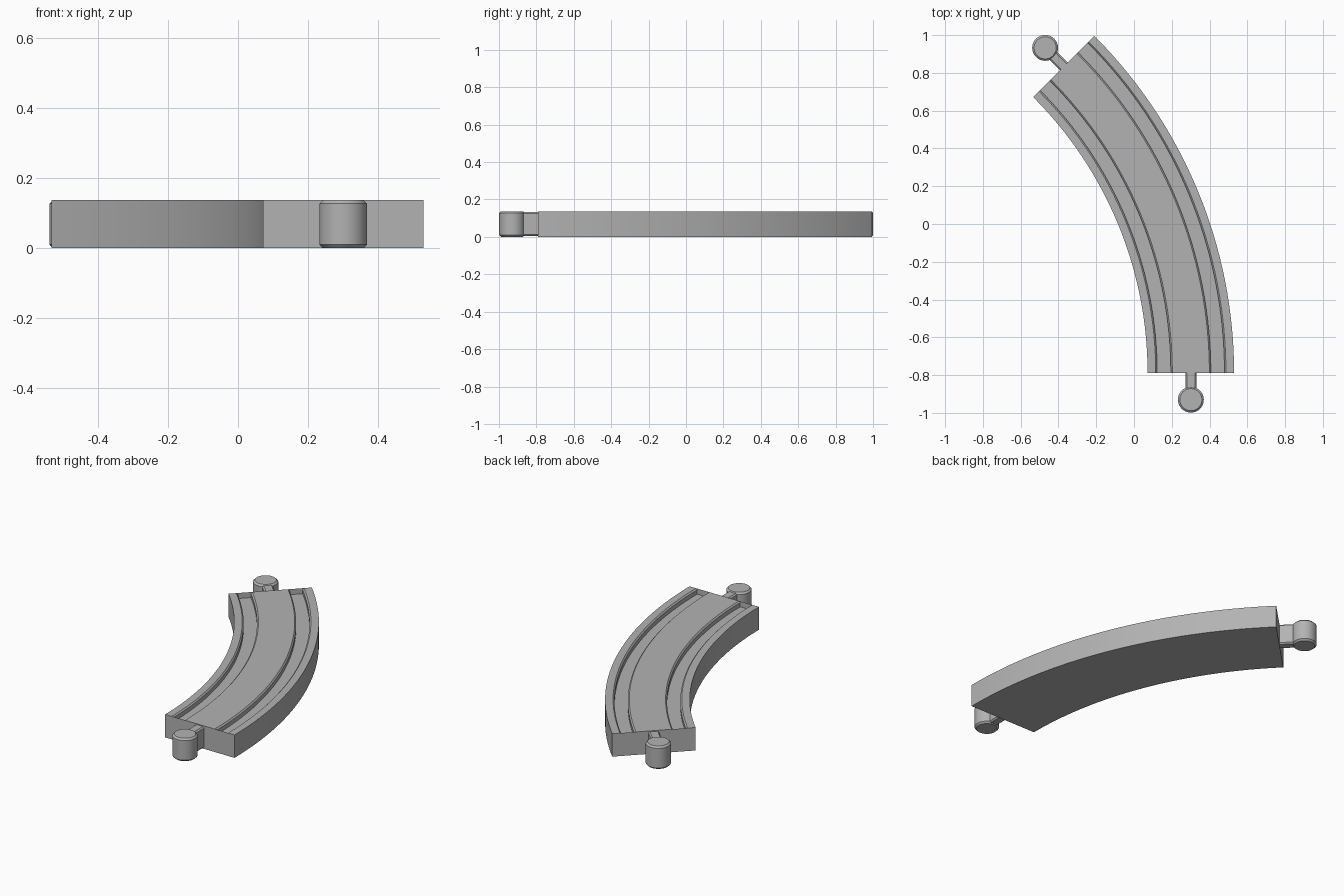
import bpy, bmesh
from math import sin, cos, radians
from mathutils import Matrix, Vector

cube = bpy.data.objects.get("Cube")
if cube:
    bpy.data.objects.remove(cube, do_unlink=True)

grey = bpy.data.materials.new("plain_grey")
grey.use_nodes = True
colour = (0.45, 0.45, 0.45, 1)
grey.diffuse_color = colour
grey.node_tree.nodes["Principled BSDF"].inputs["Base Color"].default_value = colour

# Shared dimensions
HEIGHT = 0.137
GROOVE_Z = 0.104
CHAMFER = 0.008
HALF_WIDTH = 0.229
RADIUS = 2.296
SWEEP = radians(45)
SEGMENTS = 32
CENTRE = Vector((-1.995, -0.79, 0))


def add_object(name, bm, matrix=Matrix()):
    bmesh.ops.recalc_face_normals(bm, faces=bm.faces)
    mesh = bpy.data.meshes.new(name)
    bm.to_mesh(mesh)
    bm.free()
    mesh.materials.append(grey)
    obj = bpy.data.objects.new(name, mesh)
    bpy.context.collection.objects.link(obj)
    obj.matrix_world = matrix
    bpy.ops.object.select_all(action='DESELECT')
    obj.select_set(True)
    bpy.context.view_layer.objects.active = obj
    bpy.ops.object.shade_smooth_by_angle(angle=radians(30))
    return obj


# Track bed: half profile with a chamfered groove, mirrored, swept along an arc
near, far = 0.106, 0.178
half = [(near - CHAMFER, HEIGHT), (near, HEIGHT - CHAMFER), (near, GROOVE_Z),
        (far, GROOVE_Z), (far, HEIGHT - CHAMFER), (far + CHAMFER, HEIGHT),
        (HALF_WIDTH, HEIGHT), (HALF_WIDTH, 0)]
profile = half + [(-x, z) for x, z in reversed(half)]

bm = bmesh.new()
rings = []
for i in range(SEGMENTS + 1):
    a = SWEEP * i / SEGMENTS
    rings.append([bm.verts.new(CENTRE + Vector(((RADIUS + x) * cos(a), (RADIUS + x) * sin(a), z)))
                  for x, z in profile])
for r, s in zip(rings, rings[1:]):
    for j in range(len(profile)):
        k = (j + 1) % len(profile)
        bm.faces.new((r[j], r[k], s[k], s[j]))
bm.faces.new(rings[0])
bm.faces.new(rings[-1])
# Split the concave sections into clean triangles
bmesh.ops.triangulate(bm, faces=[f for f in bm.faces if len(f.verts) > 4])
add_object("track_bed", bm)


# Connector pegs: round knob and narrow stalk, pointing along local -y
def add_connector(prefix, matrix):
    bm = bmesh.new()
    bmesh.ops.create_cone(bm, cap_ends=True, segments=40, radius1=0.0685, radius2=0.0685,
                          depth=HEIGHT, matrix=Matrix.Translation((0, -0.14, HEIGHT / 2)))
    rims = [e for e in bm.edges if abs(e.verts[0].co.z - e.verts[1].co.z) < 0.001]
    bmesh.ops.bevel(bm, geom=rims, offset=0.01, segments=1, affect='EDGES')
    add_object(prefix + "_knob", bm, matrix)

    bm = bmesh.new()
    bmesh.ops.create_cube(bm, size=1, matrix=Matrix.Translation((0, -0.045, HEIGHT / 2))
                          @ Matrix.Diagonal((0.058, 0.11, HEIGHT - 0.01, 1)))
    long_edges = [e for e in bm.edges if abs(e.verts[0].co.y - e.verts[1].co.y) > 0.05]
    bmesh.ops.bevel(bm, geom=long_edges, offset=CHAMFER, segments=1, affect='EDGES')
    add_object(prefix + "_stalk", bm, matrix)


add_connector("front_connector", Matrix.Translation(CENTRE + Vector((RADIUS, 0, 0))))
far_end = CENTRE + Vector((RADIUS * cos(SWEEP), RADIUS * sin(SWEEP), 0))
add_connector("rear_connector", Matrix.Translation(far_end)
              @ Matrix.Rotation(SWEEP + radians(180), 4, 'Z'))
